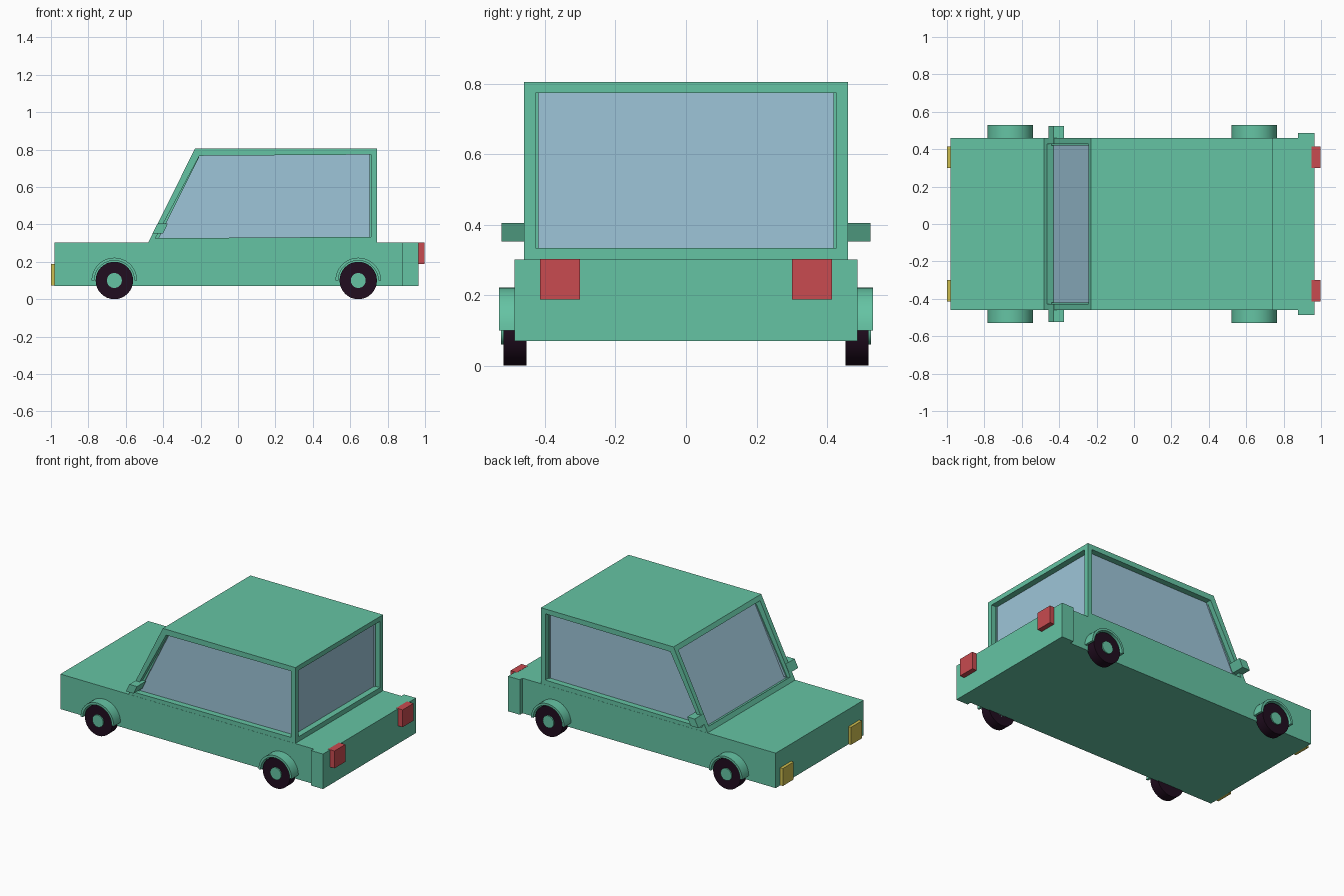
import bpy, bmesh, math
from mathutils import Vector

if "Cube" in bpy.data.objects:
    bpy.data.objects.remove(bpy.data.objects["Cube"])


def material(name, rgb):
    m = bpy.data.materials.new(name)
    m.diffuse_color = (*rgb, 1)
    m.use_nodes = True
    m.node_tree.nodes["Principled BSDF"].inputs["Base Color"].default_value = m.diffuse_color
    return m


GREEN = material("green_paint", (0.13, 0.55, 0.37))
GLASS = material("glass", (0.34, 0.56, 0.69))
RED = material("red_lens", (0.58, 0.07, 0.08))
YELLOW = material("yellow_lens", (0.62, 0.52, 0.08))
RUBBER = material("rubber", (0.015, 0.004, 0.014))


def finish(bm, name, *mats):
    bmesh.ops.recalc_face_normals(bm, faces=bm.faces)
    mesh = bpy.data.meshes.new(name)
    bm.to_mesh(mesh)
    bm.free()
    for m in mats:
        mesh.materials.append(m)
    ob = bpy.data.objects.new(name, mesh)
    bpy.context.collection.objects.link(ob)
    return ob


def prism(points, y0, y1):
    """Side profile of (x, z) points, extruded along y."""
    bm = bmesh.new()
    face = bm.faces.new([bm.verts.new((x, y0, z)) for x, z in points])
    ext = bmesh.ops.extrude_face_region(bm, geom=[face])["geom"]
    verts = [v for v in ext if isinstance(v, bmesh.types.BMVert)]
    bmesh.ops.translate(bm, verts=verts, vec=(0, y1 - y0, 0))
    bmesh.ops.recalc_face_normals(bm, faces=bm.faces)
    return bm


def box(name, mat, x0, x1, y0, y1, z0, z1):
    return finish(prism([(x0, z0), (x1, z0), (x1, z1), (x0, z1)], y0, y1), name, mat)


def smooth(ob):
    bpy.ops.object.select_all(action="DESELECT")
    bpy.context.view_layer.objects.active = ob
    ob.select_set(True)
    bpy.ops.object.shade_smooth_by_angle(angle=math.radians(35))


def disc(x, z, r, n=32):
    return [(x + r * math.cos(2 * math.pi * i / n), z + r * math.sin(2 * math.pi * i / n))
            for i in range(n)]


def half_ring(x, z, r_out, r_in, n=18):
    arc = [(math.cos(math.pi * i / n), math.sin(math.pi * i / n)) for i in range(n + 1)]
    return ([(x + r_out * c, z + r_out * s) for c, s in arc]
            + [(x + r_in * c, z + r_in * s) for c, s in reversed(arc)])


# Lower body and wider rear bumper
box("lower_body", GREEN, -0.98, 0.96, -0.46, 0.46, 0.07, 0.302)
box("rear_bumper", GREEN, 0.877, 0.964, -0.487, 0.487, 0.07, 0.302)

# Cabin with recessed windows on all four sides
bm = prism([(-0.48, 0.302), (0.742, 0.302), (0.742, 0.805), (-0.23, 0.805)], -0.459, 0.459)
windows = [f for f in bm.faces if abs(f.normal.z) < 0.9]
bmesh.ops.inset_individual(bm, faces=windows, thickness=0.045)
for f in windows:
    inward = f.normal * -0.04
    new = bmesh.ops.extrude_discrete_faces(bm, faces=[f])["faces"][0]
    bmesh.ops.translate(bm, verts=new.verts, vec=inward)
    new.material_index = 1
finish(bm, "cabin", GREEN, GLASS)

for side, s in (("right", -1), ("left", 1)):
    # Wheels, hubs and arches
    for end, x in (("front", -0.661), ("rear", 0.643)):
        for part, mat, pts, y in (
                ("tyre", RUBBER, disc(x, 0.1, 0.1), 0.517),
                ("hub", GREEN, disc(x, 0.1, 0.04), 0.525),
                ("wheel_arch", GREEN, half_ring(x, 0.1, 0.122, 0.107), 0.53)):
            smooth(finish(prism(pts, s * 0.453, s * y), f"{end}_{side}_{part}", mat))
    # Door mirror
    finish(prism([(-0.457, 0.352), (-0.40, 0.352), (-0.375, 0.405), (-0.43, 0.405)],
                 s * 0.43, s * 0.523), f"{side}_mirror", GREEN)
    # Lamps
    box(f"{side}_tail_lamp", RED, 0.95, 0.997, s * 0.30, s * 0.414, 0.188, 0.303)
    box(f"{side}_head_lamp", YELLOW, -1.0, -0.97, s * 0.30, s * 0.414, 0.072, 0.188)
